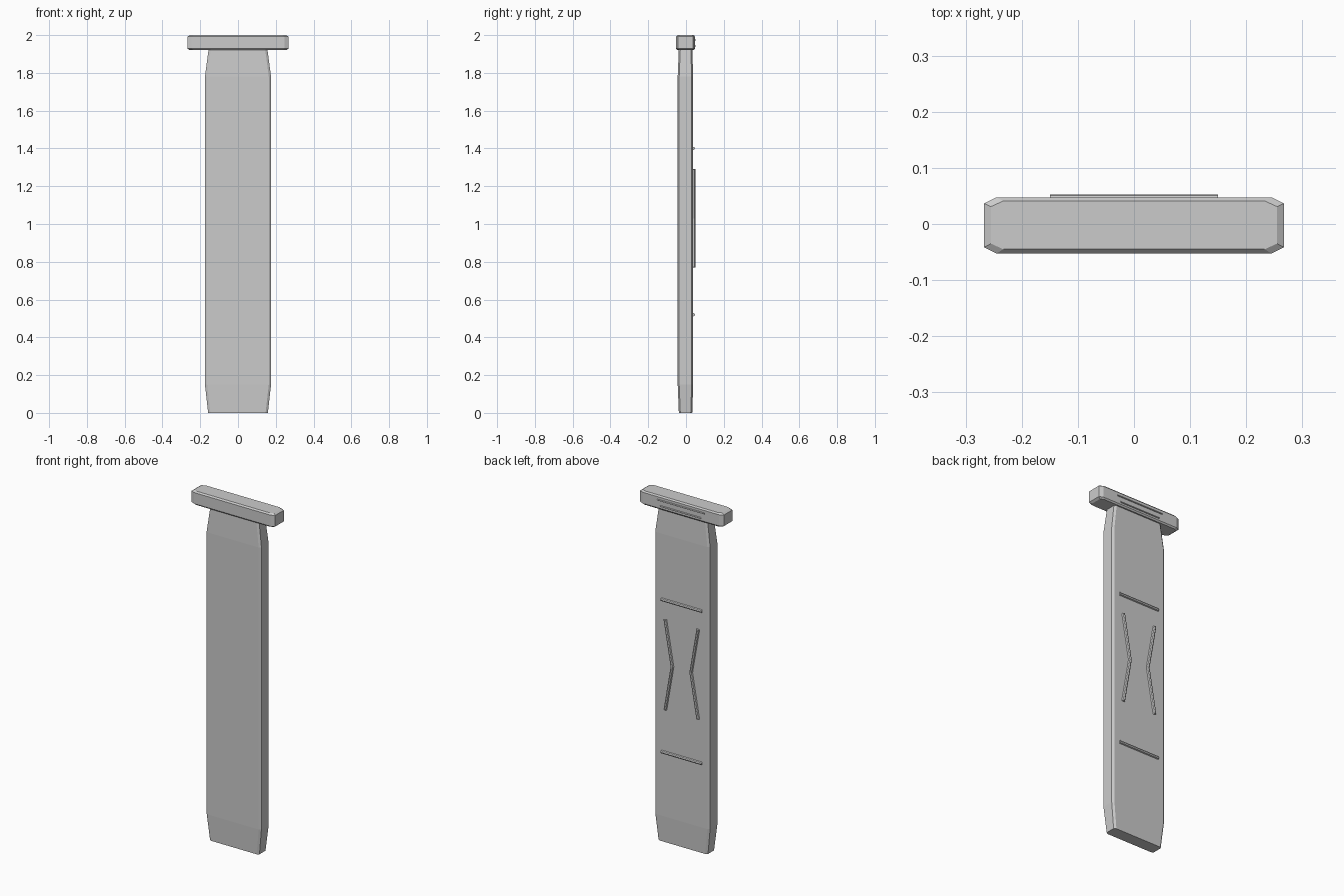
import bpy
from mathutils import Vector
from math import cos, sin, pi

if "Cube" in bpy.data.objects:
    bpy.data.objects.remove(bpy.data.objects["Cube"])


def make_object(name, verts, faces):
    mesh = bpy.data.meshes.new(name)
    mesh.from_pydata(verts, [], faces)
    mesh.update()
    obj = bpy.data.objects.new(name, mesh)
    bpy.context.collection.objects.link(obj)
    return obj


def loft(name, rings):
    """Skin a closed solid through equal-length rings of points."""
    n = len(rings[0])
    verts = [p for ring in rings for p in ring]
    faces = [tuple(range(n))[::-1]]
    for r in range(len(rings) - 1):
        for i in range(n):
            j = (i + 1) % n
            faces.append((r * n + i, r * n + j, (r + 1) * n + j, (r + 1) * n + i))
    faces.append(tuple(range((len(rings) - 1) * n, len(rings) * n)))
    return make_object(name, verts, faces)


def octagon(z, hx, y0, y1, cx, cy):
    """Rectangle with cut corners at height z."""
    return [(-hx + cx, y0, z), (hx - cx, y0, z), (hx, y0 + cy, z), (hx, y1 - cy, z),
            (hx - cx, y1, z), (-hx + cx, y1, z), (-hx, y1 - cy, z), (-hx, y0 + cy, z)]


def rod(name, path, radius, y, depth, sides=8):
    """Raised rib: flattened round section swept along an (x, z) path."""
    pts = [Vector((x, y, z)) for x, z in path]
    out = Vector((0, 1, 0))
    rings = []
    for i, p in enumerate(pts):
        along = (pts[min(i + 1, len(pts) - 1)] - pts[max(i - 1, 0)]).normalized()
        side = out.cross(along)
        rings.append([p + side * radius * cos(2 * pi * k / sides)
                      + out * depth * sin(2 * pi * k / sides) for k in range(sides)])
    return loft(name, rings)


# Long flat body with tapered ends
loft("body", [octagon(0.00, 0.158, -0.038, 0.033, 0.012, 0.008),
              octagon(0.15, 0.175, -0.044, 0.038, 0.012, 0.008),
              octagon(1.78, 0.175, -0.044, 0.038, 0.012, 0.008),
              octagon(1.93, 0.155, -0.038, 0.033, 0.012, 0.008)])

# Chamfered cap bar
loft("cap", [octagon(1.920, 0.255, -0.045, 0.041, 0.022, 0.01),
             octagon(1.928, 0.267, -0.0525, 0.0475, 0.022, 0.011),
             octagon(1.992, 0.267, -0.0525, 0.0475, 0.022, 0.011),
             octagon(2.000, 0.255, -0.045, 0.041, 0.022, 0.01)])

# Horizontal ribs on the back
for label, z in (("lower", 0.52), ("upper", 1.40)):
    rod(label + "_rib", [(-0.13, z), (0.13, z)], 0.009, 0.038, 0.010)

# Pair of bent ribs on the back
for label, s in (("left", -1), ("right", 1)):
    rod(label + "_bent_rib",
        [(s * 0.105, 0.77), (s * 0.06, 1.03), (s * 0.105, 1.29)], 0.009, 0.038, 0.011)

# Thin raised lines on the back of the cap
for label, z, hx in (("lower", 1.942, 0.13), ("upper", 1.974, 0.15)):
    rod(label + "_cap_line", [(-hx, z), (hx, z)], 0.004, 0.0475, 0.005)
